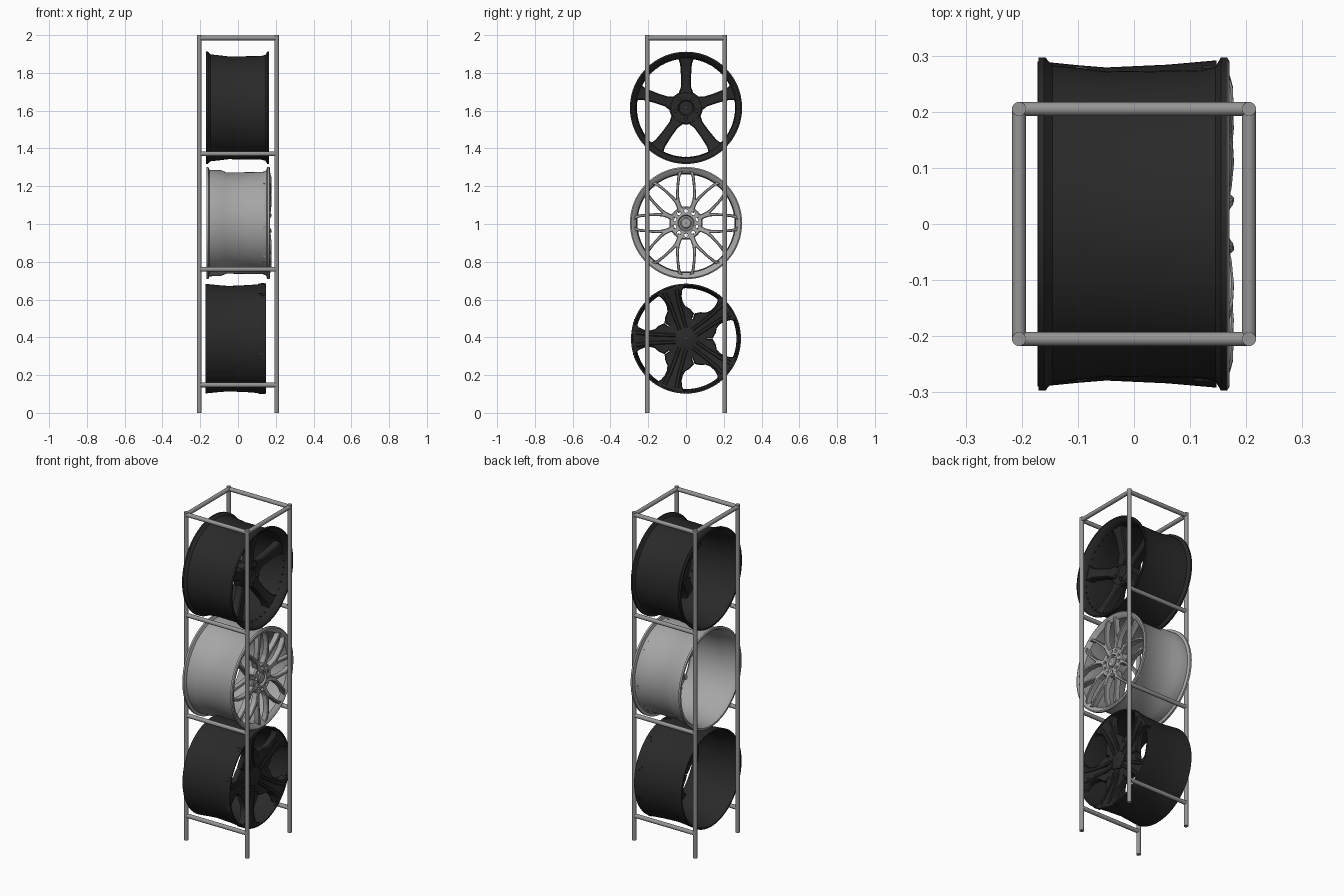
import bpy, bmesh, math
from mathutils import Vector

if "Cube" in bpy.data.objects:
    bpy.data.objects.remove(bpy.data.objects["Cube"])

def material(name, v):
    m = bpy.data.materials.new(name)
    m.diffuse_color = (v, v, v, 1)
    m.use_nodes = True
    m.node_tree.nodes["Principled BSDF"].inputs["Base Color"].default_value = m.diffuse_color
    return m

BLACK = material("satin black", 0.022)
SILVER = material("wheel silver", 0.38)
STEEL = material("rack steel", 0.30)

def finish(name, bm, mat, angle=35):
    bmesh.ops.recalc_face_normals(bm, faces=bm.faces)
    me = bpy.data.meshes.new(name)
    bm.to_mesh(me)
    bm.free()
    ob = bpy.data.objects.new(name, me)
    bpy.context.collection.objects.link(ob)
    me.materials.append(mat)
    bpy.ops.object.select_all(action='DESELECT')
    ob.select_set(True)
    bpy.context.view_layer.objects.active = ob
    bpy.ops.object.shade_smooth_by_angle(angle=math.radians(angle))
    return ob

def polar(x, r, o, a, zc):
    """Point at radius r, sideways offset o, along direction a in the wheel plane."""
    return Vector((x, r * math.cos(a) - o * math.sin(a),
                   zc + r * math.sin(a) + o * math.cos(a)))

def lathe(name, profile, zc, mat, n=96):
    """Closed (x, r) profile turned about the wheel axis."""
    bm = bmesh.new()
    rings = [[bm.verts.new(polar(x, r, 0, 2 * math.pi * i / n, zc)) for x, r in profile]
             for i in range(n)]
    m = len(profile)
    for i in range(n):
        a, b = rings[i], rings[(i + 1) % n]
        for j in range(m):
            k = (j + 1) % m
            bm.faces.new((a[j], a[k], b[k], b[j]))
    return finish(name, bm, mat)

def spokes(name, path, angles, zc, mat, bevel=0.006, mirror=False):
    """Path points: (radius, offset, face x, half width, depth)."""
    bm = bmesh.new()
    for a in angles:
        for s in ((1, -1) if mirror else (1,)):
            rows = []
            for r, o, x, w, d in path:
                sec = [(-w, -d), (-w, -bevel), (-w + bevel, 0),
                       (w - bevel, 0), (w, -bevel), (w, -d)]
                rows.append([bm.verts.new(polar(x + dx, r, s * o + q, a, zc)) for q, dx in sec])
            for p, q in zip(rows, rows[1:]):
                for j in range(6):
                    k = (j + 1) % 6
                    bm.faces.new((p[j], p[k], q[k], q[j]))
            bm.faces.new(rows[0])
            bm.faces.new(rows[-1])
    return finish(name, bm, mat)

def pegs(name, x0, x1, ring, rad, count, zc, mat, start=0.0, n=14):
    """Ring of small cylinders along the wheel axis."""
    bm = bmesh.new()
    for i in range(count):
        c = polar(0, ring, 0, start + 2 * math.pi * i / count, zc)
        ends = [[bm.verts.new((x, c.y + rad * math.cos(2 * math.pi * k / n),
                               c.z + rad * math.sin(2 * math.pi * k / n))) for k in range(n)]
                for x in (x0, x1)]
        for k in range(n):
            j = (k + 1) % n
            bm.faces.new((ends[0][k], ends[0][j], ends[1][j], ends[1][k]))
        bm.faces.new(ends[0])
        bm.faces.new(ends[1])
    return finish(name, bm, mat)

def drill(ob, cutter):
    mod = ob.modifiers.new("holes", 'BOOLEAN')
    mod.operation = 'DIFFERENCE'
    mod.object = cutter
    cutter.hide_render = True
    cutter.hide_viewport = True

def fan(count, start):
    return [math.radians(start) + 2 * math.pi * i / count for i in range(count)]

# Rack: four posts, top frame, three pairs of carrier bars
def bar(name, p, q, rad=0.0125):
    p, q = Vector(p), Vector(q)
    bm = bmesh.new()
    bmesh.ops.create_cone(bm, cap_ends=True, segments=20, radius1=rad, radius2=rad,
                          depth=(q - p).length)
    rot = (q - p).to_track_quat('Z', 'Y').to_matrix()
    for v in bm.verts:
        v.co = rot @ v.co + (p + q) / 2
    finish(name, bm, STEEL)

P = 0.205
for sx in (-P, P):
    for sy in (-P, P):
        bar("rack_post", (sx, sy, 0), (sx, sy, 2))
    bar("rack_top_side_bar", (sx, -P, 1.985), (sx, P, 1.985))
for sy in (-P, P):
    for z in (0.148, 0.76, 1.372, 1.985):
        bar("rack_cross_bar", (-P, sy, z), (P, sy, z))

# Top wheel: black, five straight spokes, recessed in a deep lip
Z = 1.615
lathe("top_wheel_rim", [(-.17, .297), (-.16, .297), (-.145, .283), (-.09, .277), (-.05, .272),
      (.12, .274), (.145, .28), (.155, .297), (.165, .297), (.165, .289), (.155, .276),
      (.13, .264), (.06, .262), (-.05, .26), (-.09, .266), (-.145, .272), (-.17, .287)], Z, BLACK)
spokes("top_wheel_spokes", [(.04, 0, .085, .038, .045), (.085, 0, .087, .036, .045),
       (.11, 0, .09, .027, .045), (.17, 0, .10, .027, .045), (.23, 0, .115, .031, .045),
       (.25, 0, .12, .037, .045), (.268, 0, .125, .046, .045)], fan(5, 90), Z, BLACK)
hub = lathe("top_wheel_hub", [(.03, .088), (.08, .088), (.088, .08), (.088, .042), (.08, .036),
            (.08, .002), (.03, .002)], Z, BLACK, 60)
pegs("top_wheel_lug_nuts", .08, .1, .058, .011, 5, Z, BLACK, math.radians(54))
pegs("top_wheel_lip_bolts", .12, .128, .262, .004, 40, Z, BLACK, n=6)

# Middle wheel: silver mesh of eight forked spokes
Z = 1.005
lathe("middle_wheel_rim", [(-.168, .297), (-.157, .297), (-.15, .282), (-.09, .28), (-.06, .268),
      (.135, .27), (.15, .28), (.155, .297), (.166, .297), (.17, .29), (.165, .276), (.15, .262),
      (.12, .26), (-.06, .257), (-.09, .27), (-.15, .273), (-.168, .286)], Z, SILVER)
spokes("middle_wheel_spoke_stems", [(.065, 0, .16, .018, .035), (.10, 0, .166, .013, .035),
       (.135, 0, .172, .016, .035)], fan(8, 22.5), Z, SILVER, .004)
spokes("middle_wheel_spoke_forks", [(.115, .003, .169, .009, .033), (.15, .013, .174, .009, .033),
       (.2, .036, .178, .008, .033), (.24, .058, .176, .009, .033),
       (.262, .076, .168, .012, .033)], fan(8, 22.5), Z, SILVER, .004, True)
hub = lathe("middle_wheel_hub", [(.11, .088), (.155, .088), (.163, .082), (.163, .043), (.15, .038),
            (.15, .028), (.11, .028)], Z, SILVER, 60)
drill(hub, pegs("lug_hole_cutter", .09, .18, .064, .010, 10, Z, SILVER, math.radians(18)))
lathe("middle_wheel_centre_cap", [(.13, .03), (.158, .03), (.163, .024), (.163, .002), (.13, .002)],
      Z, SILVER, 40)

# Bottom wheel: black, five wide flaring spokes that reach the outer edge
Z = 0.393
lathe("bottom_wheel_rim", [(-.172, .29), (-.15, .288), (-.1, .283), (-.05, .279), (.06, .284),
      (.14, .291), (.147, .291), (.147, .283), (.12, .277), (.05, .272), (-.05, .267),
      (-.1, .272), (-.172, .281)], Z, BLACK)
S = fan(5, 36)
spokes("bottom_wheel_spokes", [(.03, 0, .105, .025, .035), (.08, 0, .106, .055, .035),
       (.115, 0, .108, .082, .035), (.145, 0, .114, .068, .035), (.165, 0, .118, .05, .035),
       (.19, 0, .124, .044, .035), (.22, 0, .131, .047, .035), (.25, 0, .138, .06, .035),
       (.265, 0, .142, .078, .035), (.28, 0, .144, .086, .035)], S, Z, BLACK)
spokes("bottom_wheel_spoke_ridges", [(.055, .018, .116, .009, .015), (.14, .021, .12, .01, .012),
       (.2, .024, .132, .01, .012), (.265, .034, .146, .011, .012)], S, Z, BLACK, .004, True)
lathe("bottom_wheel_hub", [(.075, .11), (.106, .11), (.112, .075), (.112, .002), (.075, .002)],
      Z, BLACK, 60)
lathe("bottom_wheel_centre_cap", [(.1, .062), (.118, .062), (.122, .052), (.122, .002), (.1, .002)],
      Z, BLACK, 5)
# Small tabs along the window edges at the rim
spokes("bottom_wheel_rim_tabs", [(.262, .088, .138, .009, .02), (.275, .092, .142, .012, .02)],
       S, Z, BLACK, .003, True)
